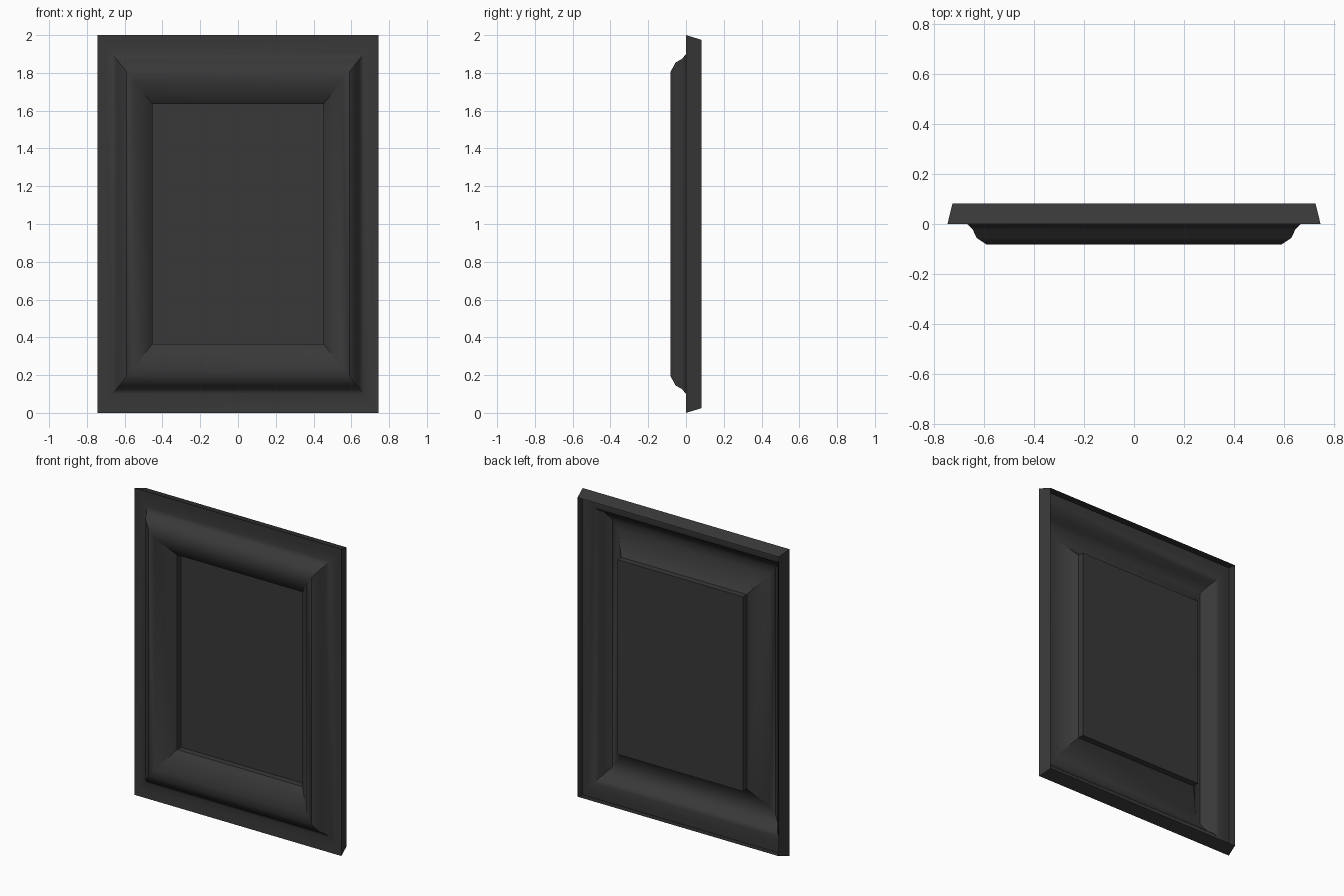
import bpy, math

if "Cube" in bpy.data.objects:
    bpy.data.objects.remove(bpy.data.objects["Cube"])

HALF_W, HALF_H, MID_Z = 0.745, 1.0, 1.0
SIDE = 0.8  # side rails are narrower than the top and bottom rails


def ring(offset, y):
    """Rectangle of four corners set in from the outer edge."""
    x, z = HALF_W - offset * SIDE, HALF_H - offset
    return [(sx * x, y, MID_Z + sz * z)
            for sx, sz in ((-1, -1), (1, -1), (1, 1), (-1, 1))]


def make_object(name, verts, faces, smooth=False):
    mesh = bpy.data.meshes.new(name)
    mesh.from_pydata(verts, [], faces)
    mesh.update()
    obj = bpy.data.objects.new(name, mesh)
    bpy.context.collection.objects.link(obj)
    if smooth:
        bpy.ops.object.select_all(action='DESELECT')
        obj.select_set(True)
        bpy.context.view_layer.objects.active = obj
        bpy.ops.object.shade_smooth_by_angle(angle=math.radians(40))
    obj.color = (0.1, 0.1, 0.1, 1)
    return obj


# Moulding profile (inset, depth), from the back outer edge to the inner lip
profile = [(0.025, 0.082), (0.0, 0.0), (0.05, 0.004), (0.10, 0.0),
           (0.125, -0.02), (0.145, -0.055), (0.195, -0.082),
           (0.245, -0.077), (0.366, 0.02), (0.366, 0.06)]

# Mitred frame, a shell open at the back
verts = [v for p in profile for v in ring(*p)]
faces = []
for i in range(len(profile) - 1):
    for j in range(4):
        k = (j + 1) % 4
        faces.append((4 * i + j, 4 * i + k, 4 * i + 4 + k, 4 * i + 4 + j))
frame = make_object("frame_moulding", verts, faces, True)

# Recessed centre panel
panel = make_object("centre_panel", ring(0.366, 0.06), [(0, 1, 2, 3)])

# Dark grey finish
mat = bpy.data.materials.new("dark_finish")
mat.diffuse_color = (0.04, 0.04, 0.04, 1)
mat.use_nodes = True
mat.node_tree.nodes["Principled BSDF"].inputs["Base Color"].default_value = mat.diffuse_color
for obj in (frame, panel):
    obj.data.materials.append(mat)
